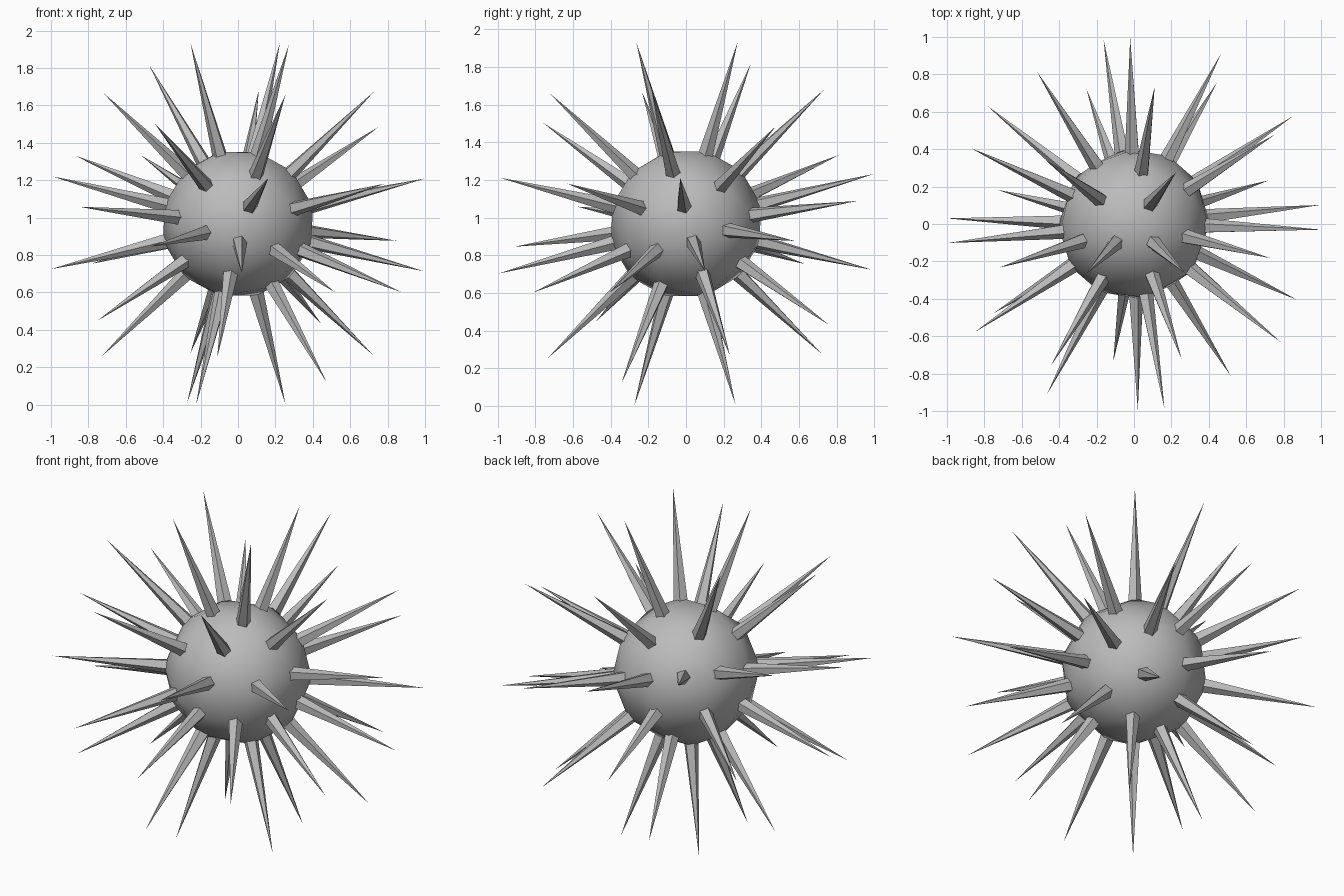
import bpy
import bmesh
import math
from mathutils import Vector

cube = bpy.data.objects.get("Cube")
if cube:
    bpy.data.objects.remove(cube, do_unlink=True)

TIP_RADIUS = 1.03      # centre to spike tip
BODY_RADIUS = 0.41     # centre to body corners
SPIKE_BASE = 0.042     # spike radius at the body
SPIKE_SIDES = 5

grey = bpy.data.materials.new("stone_grey")
grey.use_nodes = True
grey.diffuse_color = (0.5, 0.5, 0.5, 1)
grey.node_tree.nodes["Principled BSDF"].inputs["Base Color"].default_value = (0.5, 0.5, 0.5, 1)

# One direction of each opposite pair of spikes
HALF = [
    (.22, .27, .95), (.27, -.26, .95), (-.25, -.26, .95), (-.47, .34, .84),
    (-.71, -.23, .69), (.72, -.18, .70), (-.44, -.75, .53), (-.51, .80, .36),
    (-.86, .40, .36), (-.98, -.10, .25), (.99, -.03, .24), (-.84, -.57, .09),
    (-.46, -.90, -.12), (.77, -.62, .21), (.74, .47, .51), (.11, .73, .71),
    (.25, -.71, .68), (.16, -.97, .24), (-.02, .98, .26),
]
directions = [Vector(d).normalized() * s for d in HALF for s in (1, -1)]
centre = Vector((0, 0, TIP_RADIUS * max(d.z for d in directions)))


def add_object(name, bm, smooth):
    mesh = bpy.data.meshes.new(name)
    bmesh.ops.recalc_face_normals(bm, faces=bm.faces)
    for face in bm.faces:
        face.smooth = smooth
    bm.to_mesh(mesh)
    bm.free()
    mesh.materials.append(grey)
    obj = bpy.data.objects.new(name, mesh)
    obj.location = centre
    bpy.context.collection.objects.link(obj)
    return obj


# Faceted ball with a corner under every spike
bm = bmesh.new()
for d in directions:
    bm.verts.new(d * BODY_RADIUS)
bmesh.ops.convex_hull(bm, input=bm.verts)
add_object("body", bm, True)

# Long pointed spikes standing out from the corners
bm = bmesh.new()
for d in directions:
    turn = d.to_track_quat('Z', 'Y')
    start = BODY_RADIUS - 0.03
    ring = []
    for i in range(SPIKE_SIDES):
        a = math.tau * i / SPIKE_SIDES
        offset = Vector((math.cos(a), math.sin(a), 0)) * SPIKE_BASE
        ring.append(bm.verts.new(d * start + turn @ offset))
    tip = bm.verts.new(d * TIP_RADIUS)
    bm.faces.new(ring)
    for i in range(SPIKE_SIDES):
        bm.faces.new((ring[i], ring[(i + 1) % SPIKE_SIDES], tip))
add_object("spikes", bm, False)
